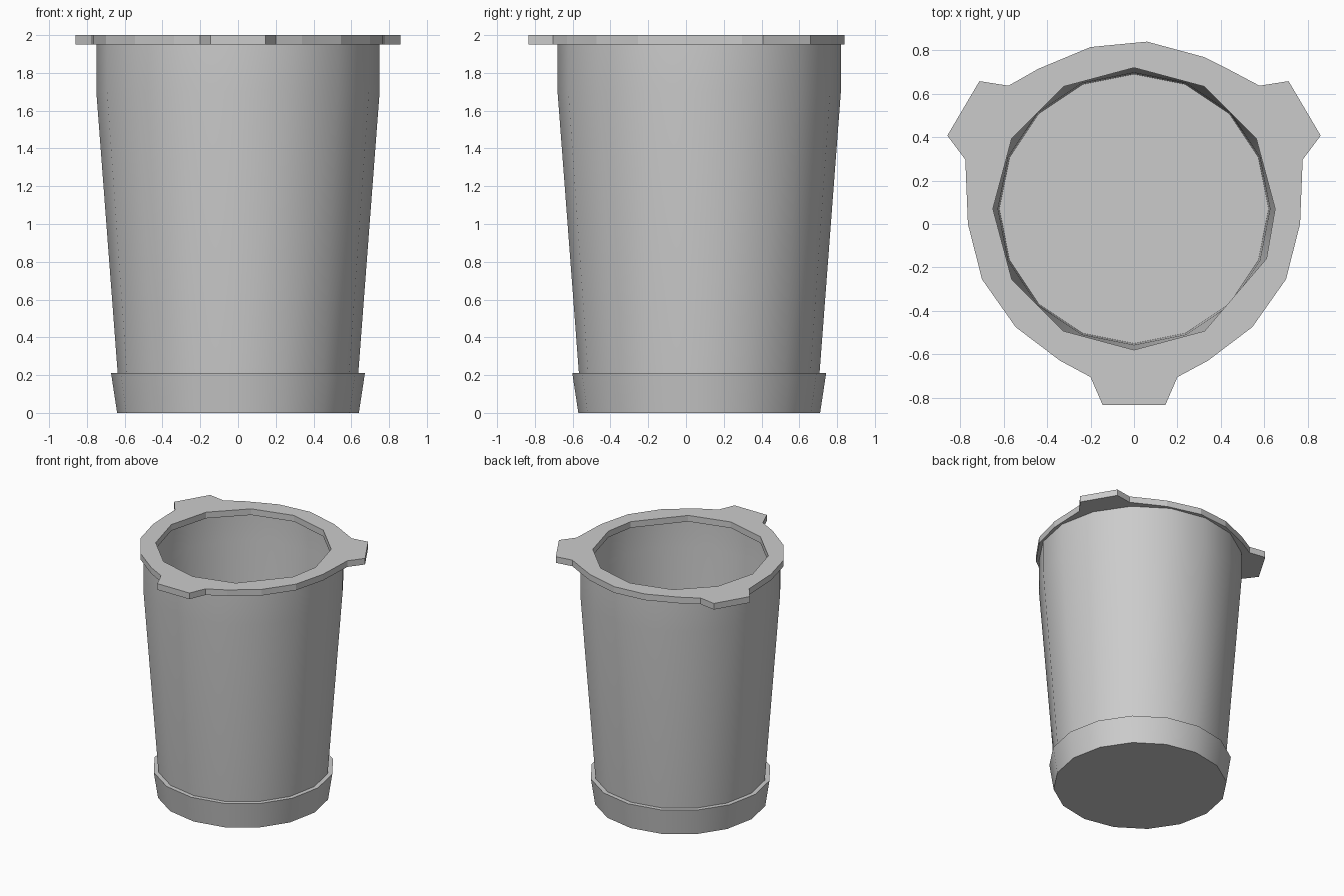
import bpy, bmesh, math

if "Cube" in bpy.data.objects:
    bpy.data.objects.remove(bpy.data.objects["Cube"])

SIDES = 16
CY = 0.07          # the cup axis sits slightly behind the centre

grey = bpy.data.materials.new("light grey")
grey.diffuse_color = (0.6, 0.6, 0.6, 1)
grey.use_nodes = True
grey.node_tree.nodes["Principled BSDF"].inputs["Base Color"].default_value = grey.diffuse_color


def finish(name, bm):
    bmesh.ops.recalc_face_normals(bm, faces=bm.faces)
    mesh = bpy.data.meshes.new(name)
    bm.to_mesh(mesh)
    bm.free()
    mesh.materials.append(grey)
    ob = bpy.data.objects.new(name, mesh)
    bpy.context.collection.objects.link(ob)
    return ob


def lathe(name, profile):
    """Turn (radius, z) points into a closed round part; caps both ends."""
    bm = bmesh.new()
    rings = []
    for r, z in profile:
        rings.append([bm.verts.new((r * math.cos(math.tau * i / SIDES),
                                    CY + r * math.sin(math.tau * i / SIDES), z))
                      for i in range(SIDES)])
    for a, b in zip(rings, rings[1:]):
        for i in range(SIDES):
            j = (i + 1) % SIDES
            bm.faces.new((a[i], a[j], b[j], b[i]))
    bm.faces.new(rings[0])
    bm.faces.new(rings[-1])
    ob = finish(name, bm)
    bpy.ops.object.select_all(action='DESELECT')
    ob.select_set(True)
    bpy.context.view_layer.objects.active = ob
    bpy.ops.object.shade_smooth_by_angle(angle=math.radians(29))
    return ob


# Cup: base band with ledge, tapered wall, straight collar, thin hollow inside
lathe("cup_body", [
    (0.64, 0.0), (0.672, 0.21), (0.637, 0.21), (0.75, 1.70), (0.75, 1.95),
    (0.74, 1.95), (0.74, 1.70), (0.627, 0.21), (0.62, 0.02)])

# Rim plate: right half of the outline, mirrored, with three lugs
half = [(0.145, -0.833), (0.2, -0.705), (0.34, -0.63), (0.545, -0.475),
        (0.70, -0.255), (0.765, 0.0), (0.777, 0.297), (0.86, 0.407),
        (0.712, 0.658), (0.578, 0.637)]
back = [(0.44, 0.71), (0.326, 0.768), (0.06, 0.84), (-0.2, 0.815), (-0.44, 0.715)]
outline = half + back + [(-x, y) for x, y in reversed(half)]

# Twelve-sided opening, one corner a little off
hole = [(0.65 * math.sin(math.tau * i / 12), CY + 0.65 * math.cos(math.tau * i / 12))
        for i in range(12)]
hole[4] = (0.61, -0.16)

bm = bmesh.new()
for loop in (outline, hole):
    vs = [bm.verts.new((x, y, 1.95)) for x, y in loop]
    for i, v in enumerate(vs):
        bm.edges.new((v, vs[(i + 1) % len(vs)]))
bmesh.ops.triangle_fill(bm, use_beauty=True, use_dissolve=False, edges=bm.edges[:])
ext = bmesh.ops.extrude_face_region(bm, geom=bm.faces[:], use_keep_orig=True)
top = [g for g in ext["geom"] if isinstance(g, bmesh.types.BMVert)]
bmesh.ops.translate(bm, verts=top, vec=(0, 0, 0.05))
finish("rim_plate", bm)
